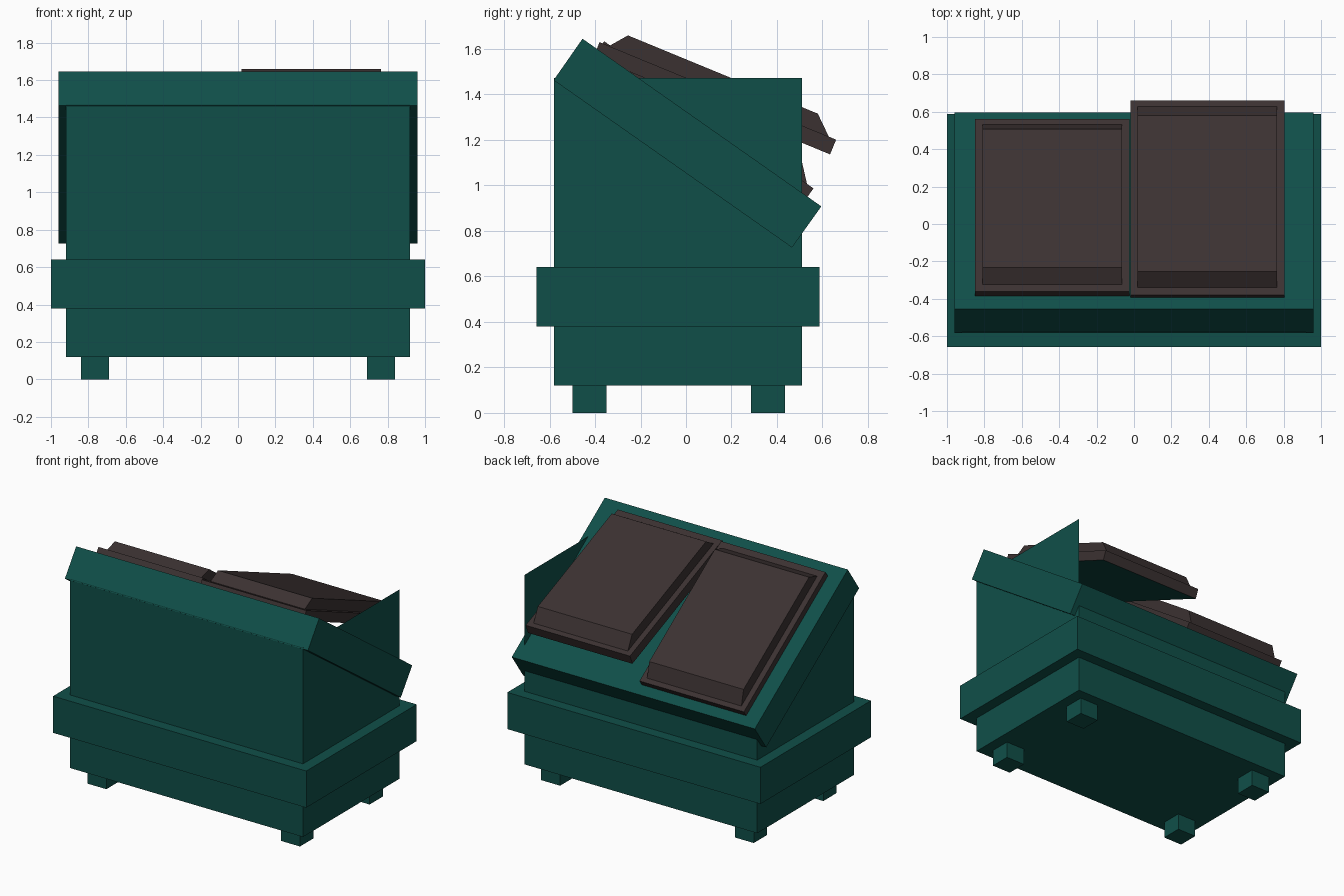
import bpy, bmesh, math
from mathutils import Vector

if "Cube" in bpy.data.objects:
    bpy.data.objects.remove(bpy.data.objects["Cube"])


def material(name, rgb):
    m = bpy.data.materials.new(name)
    m.diffuse_color = (*rgb, 1)
    m.use_nodes = True
    m.node_tree.nodes["Principled BSDF"].inputs["Base Color"].default_value = m.diffuse_color
    return m


GREEN = material("dark green paint", (0.005, 0.078, 0.066))
BROWN = material("dark brown plastic", (0.044, 0.031, 0.031))


def finish(name, bm, mats):
    mesh = bpy.data.meshes.new(name)
    bm.to_mesh(mesh)
    bm.free()
    for m in mats:
        mesh.materials.append(m)
    obj = bpy.data.objects.new(name, mesh)
    bpy.context.collection.objects.link(obj)
    return obj


def extrude_profile(bm, points, x0, x1):
    """Extrude a closed (y, z) outline along x."""
    a = [bm.verts.new((x0, y, z)) for y, z in points]
    b = [bm.verts.new((x1, y, z)) for y, z in points]
    faces = [bm.faces.new(a), bm.faces.new(b[::-1])]
    n = len(points)
    for i in range(n):
        j = (i + 1) % n
        faces.append(bm.faces.new((a[j], a[i], b[i], b[j])))
    bmesh.ops.recalc_face_normals(bm, faces=faces)
    return faces


def box(name, x0, x1, y0, y1, z0, z1):
    bm = bmesh.new()
    extrude_profile(bm, [(y0, z0), (y1, z0), (y1, z1), (y0, z1)], x0, x1)
    return finish(name, bm, [GREEN])


# Bin body with sloped top, plus the thin upright panel on the right side
bm = bmesh.new()
extrude_profile(bm, [(-0.58, 0.12), (0.51, 0.12), (0.51, 0.85), (-0.58, 1.472)], -0.92, 0.92)
bm.faces.new([bm.verts.new((0.92, y, z)) for y, z in
              [(-0.58, 1.472), (0.51, 0.85), (0.51, 1.472)]])
finish("body", bm, [GREEN])

# Reinforcing band around the body
box("side_band", -1.0, 1.0, -0.658, 0.588, 0.38, 0.642)

# Four feet
for sx, side in ((-1, "left"), (1, "right")):
    for y, end in ((-0.425, "front"), (0.36, "back")):
        x = sx * 0.765
        box(f"{end}_{side}_foot", x - 0.075, x + 0.075, y - 0.075, y + 0.075, 0, 0.13)

# Tilted rim slab
bm = bmesh.new()
extrude_profile(bm, [(-0.455, 1.645), (0.595, 0.908), (0.466, 0.727), (-0.582, 1.463)], -0.96, 0.96)
finish("rim", bm, [GREEN])


def lid(name, x0, x1, y, z, angle):
    """Flanged lid hinged at (y, z) and sloping down to the back."""
    along = Vector((math.cos(angle), -math.sin(angle)))
    up = Vector((math.sin(angle), math.cos(angle)))
    hinge = Vector((y, z))

    def place(pts):
        return [tuple(hinge + along * u + up * h) for u, h in pts]

    bm = bmesh.new()
    flange = extrude_profile(bm, place([(0, 0), (1.125, 0), (1.125, -0.07), (0, -0.07)]), x0, x1)
    extrude_profile(bm, place([(0.045, -0.01), (0.045, 0), (0.104, 0.075), (1.007, 0.075),
                               (1.09, 0), (1.09, -0.01)]), x0 + 0.04, x1 - 0.04)
    for f in flange:  # painted underside
        f.normal_update()
        if f.normal.z < -0.75:
            f.material_index = 1
    finish(name, bm, [BROWN, GREEN])


lid("closed_lid", -0.85, -0.025, -0.36, 1.634, math.radians(35.1))
lid("raised_lid", -0.02, 0.805, -0.38, 1.63, math.radians(22.4))
